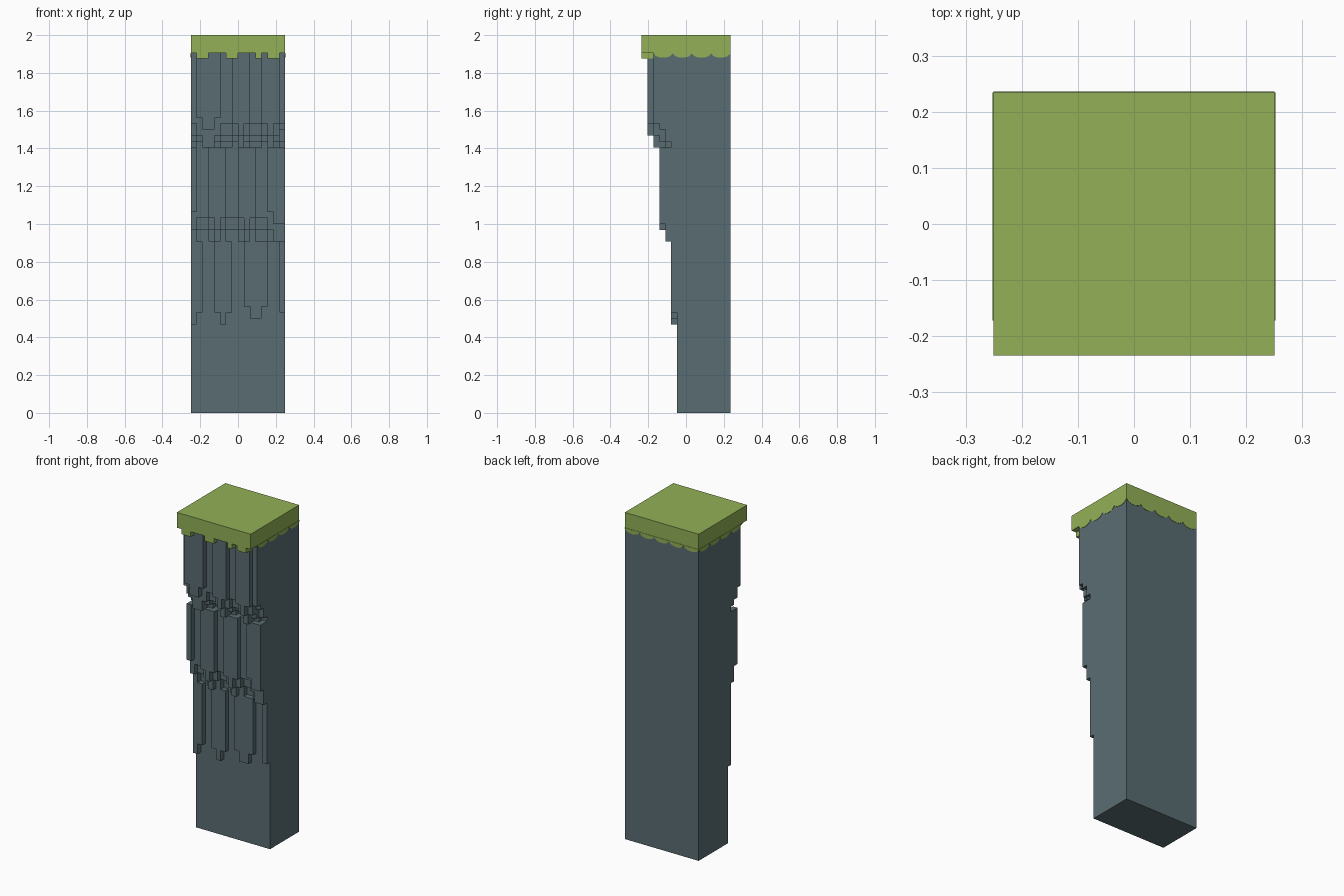
import bpy, bmesh, math

if "Cube" in bpy.data.objects:
    bpy.data.objects.remove(bpy.data.objects["Cube"], do_unlink=True)

U = 1 / 32            # block size
X0, Y0 = -0.25, -7.5 * U


def material(name, rgb):
    m = bpy.data.materials.new(name)
    m.diffuse_color = (*rgb, 1)
    m.use_nodes = True
    m.node_tree.nodes["Principled BSDF"].inputs["Base Color"].default_value = (*rgb, 1)
    return m


rock_mat = material("slate rock", (0.102, 0.152, 0.168))
grass_mat = material("grass green", (0.292, 0.434, 0.095))


def finish(bm, name, mat):
    me = bpy.data.meshes.new(name)
    bm.to_mesh(me)
    bm.free()
    me.materials.append(mat)
    ob = bpy.data.objects.new(name, me)
    bpy.context.collection.objects.link(ob)
    return ob


def fill(cells, xs, ys, z0, z1):
    cells.update((x, y, z) for x in xs for y in ys for z in range(z0, z1))


def block_mesh(cells, name, mat):
    """Outer skin of a set of unit blocks, with flat areas merged."""
    bm = bmesh.new()
    verts = {}

    def vert(p):
        if p not in verts:
            verts[p] = bm.verts.new((X0 + p[0] * U, Y0 + p[1] * U, p[2] * U))
        return verts[p]

    for c in cells:
        for axis in range(3):
            a, b = (axis + 1) % 3, (axis + 2) % 3
            for side in (0, 1):
                n = list(c)
                n[axis] += 2 * side - 1
                if tuple(n) in cells:
                    continue
                ring = []
                for da, db in ((0, 0), (1, 0), (1, 1), (0, 1)):
                    p = list(c)
                    p[axis] += side
                    p[a] += da
                    p[b] += db
                    ring.append(vert(tuple(p)))
                bm.faces.new(ring if side else ring[::-1])
    bmesh.ops.dissolve_limit(bm, angle_limit=0.01, verts=bm.verts[:], edges=bm.edges[:])
    return finish(bm, name, mat)


ALL = range(16)
TOP = 61
TEETH = (1, 2, 6, 7, 11, 13, 14)      # columns where grass hangs lower at the front

# Lower ends of the hanging rock in each column; None leaves a groove
low_front = [15, 17, None, None, 17, 15, 17, None, None, 18, 16, 16, 18, None, None, 17]
mid_front = [34, None, None, 33, 31, 33, None, None, 33, 31, 33, None, None, 34, 32, 32]
mid_back = [31, 33, 33, 31, 29, 31, 33, 33, 31, 29, 31, 33, 33, 31, 29, 29]
mid_root = [29, 31, 31, 29, 29, 29, 31, 31, 29, 29, 29, 31, 31, 29, 29, 29]
top_front = [None, 50, 48, 48, 50, None, None, 49, 47, 49, None, None, 49, 47, 49, None]
top_back = [49, 47, 45, 45, 47, 49, 49, 47, 45, 47, 49, 49, 47, 45, 47, 49]
top_root = [47, 46, 45, 45, 46, 47, 47, 46, 45, 46, 47, 47, 46, 45, 46, 48]
top_core = [46, 45, 45, 45, 45, 46, 46, 45, 45, 45, 46, 46, 45, 45, 45, 46]

# Rock: solid back, then layers that step forward towards the top
rock = set()
fill(rock, ALL, range(6, 15), 0, TOP)
layers = [(low_front, 5, 29), (mid_root, 5, TOP), (mid_back, 4, 45), (mid_front, 3, 45),
          (top_core, 4, TOP), (top_root, 3, TOP), (top_back, 2, TOP), (top_front, 1, TOP)]
for bottoms, depth, top in layers:
    for col, low in enumerate(bottoms):
        if low is not None:
            fill(rock, [col], [depth], low, top)

# Grass: overhanging slab with short teeth along the front
grass = set()
fill(grass, ALL, range(15), TOP, 64)
fill(grass, TEETH, (0, 1), 60, TOP)
rock -= grass

block_mesh(rock, "cliff_rock", rock_mat)
block_mesh(grass, "grass_cap", grass_mat)


def fringe(name, start, end, lobes):
    """Thin scalloped strip of grass on a wall, from start to end."""
    bm = bmesh.new()
    n = lobes * 8
    prev = None
    for i in range(n + 1):
        t = i / n
        x = start[0] + (end[0] - start[0]) * t
        y = start[1] + (end[1] - start[1]) * t
        drop = 0.003 + 0.023 * math.sqrt(abs(math.sin(math.pi * lobes * t)))
        pair = (bm.verts.new((x, y, TOP * U)), bm.verts.new((x, y, TOP * U - drop)))
        if prev:
            bm.faces.new((prev[0], prev[1], pair[1], pair[0]))
        prev = pair
    ob = finish(bm, name, grass_mat)
    mod = ob.modifiers.new("thickness", "SOLIDIFY")
    mod.thickness = 0.004
    mod.offset = 0


# Grass fringe on both sides and the back
back = Y0 + 15 * U
front = Y0 + 2 * U
fringe("grass_fringe_left", (0.25, front), (0.25, back), 4)
fringe("grass_fringe_back", (0.25, back), (-0.25, back), 5)
fringe("grass_fringe_right", (-0.25, back), (-0.25, front), 4)
